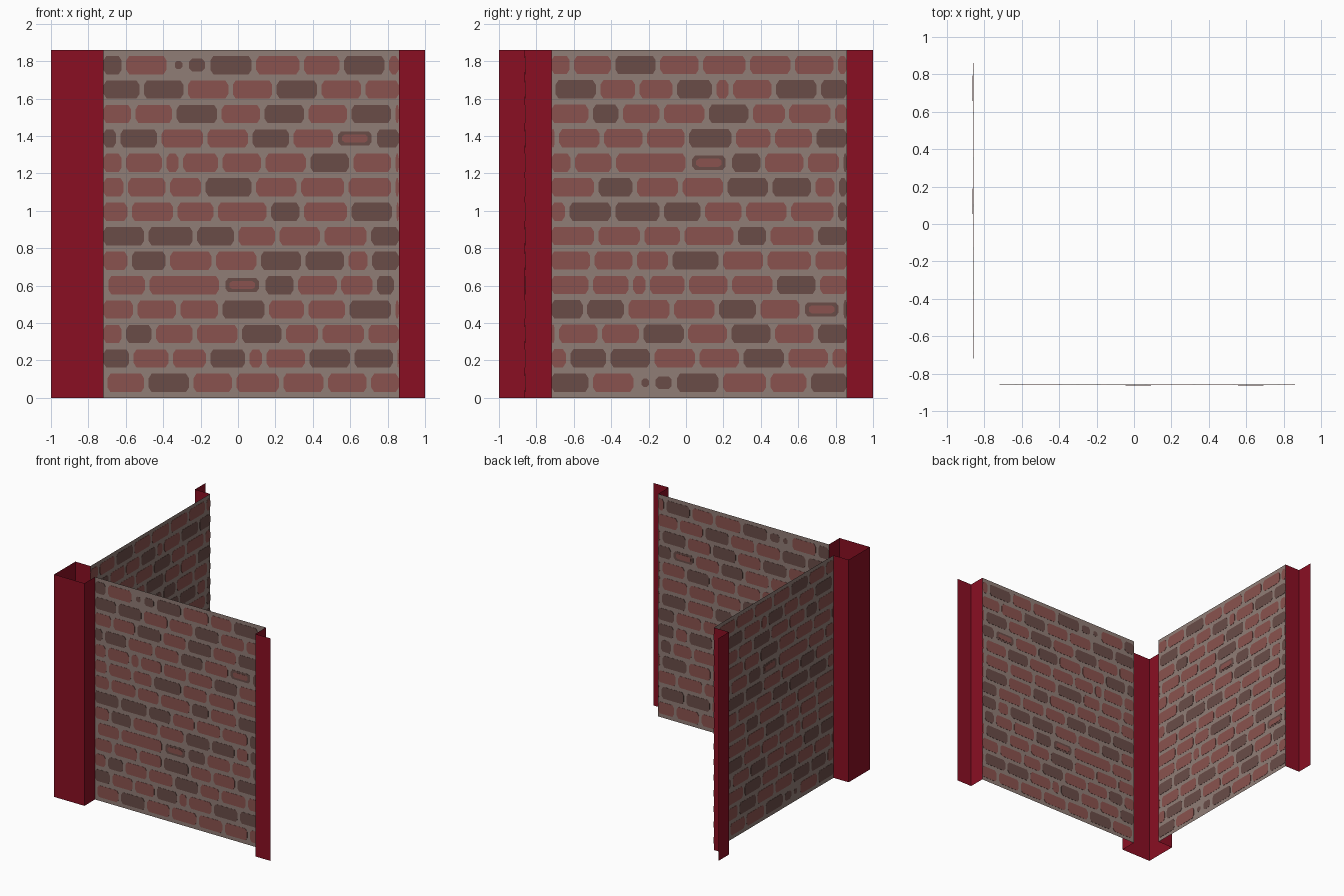
import bpy, bmesh

if "Cube" in bpy.data.objects:
    bpy.data.objects.remove(bpy.data.objects["Cube"])

H = 1.86                    # height of the walls
W0, W1 = -0.72, 0.86        # wall extent along its own axis
PLANE = -0.86               # wall plane position


def material(name, rgb):
    m = bpy.data.materials.new(name)
    m.diffuse_color = (*rgb, 1)
    m.use_nodes = True
    m.node_tree.nodes["Principled BSDF"].inputs["Base Color"].default_value = m.diffuse_color
    return m


POST = material("crimson post", (0.255, 0.0048, 0.0165))
MORTAR = material("grey brown mortar", (0.28, 0.205, 0.18))
RED = material("red brick", (0.255, 0.086, 0.077))
DARK = material("dark brick", (0.143, 0.073, 0.064))


def finish(name, bm, mats):
    me = bpy.data.meshes.new(name)
    bm.to_mesh(me)
    bm.free()
    for m in mats:
        me.materials.append(m)
    ob = bpy.data.objects.new(name, me)
    bpy.context.collection.objects.link(ob)
    return ob


def sheet(name, path, mat):
    """Open vertical sheet raised from a plan path."""
    bm = bmesh.new()
    low = [bm.verts.new((x, y, 0)) for x, y in path]
    top = [bm.verts.new((x, y, H)) for x, y in path]
    for i in range(len(path) - 1):
        bm.faces.new((low[i], low[i + 1], top[i + 1], top[i]))
    finish(name, bm, [mat])


# Brick courses from the bottom up: vertical joints and brick colours
# (R red, D dark, O dark with red centre, S two small dark chips)
COURSES = [
    ("RRDRRRRR", (-.71, -.49, -.25, -.02, .23, .47, .70)),
    ("RDRRDRRDDR", (-.81, -.57, -.36, -.16, .05, .14, .37, .61, .84)),
    ("RDRRDRRR", (-.61, -.45, -.23, .01, .245, .44, .685)),
    ("RRRRDRRDR", (-.79, -.55, -.32, -.095, .155, .365, .585, .83)),
    ("RRRODRRDR", (-.705, -.485, -.09, .135, .31, .54, .73, .845)),
    ("RDRRDDRD", (-.58, -.375, -.13, .11, .35, .58, .705)),
    ("RDDDRRRD", (-.735, -.49, -.23, -.01, .21, .45, .70)),
    ("RRRRDRDR", (-.58, -.335, -.12, .165, .34, .595, .835)),
    ("RRRDRRRR", (-.60, -.375, -.185, .085, .325, .58, .83)),
    ("RRRRRRDRR", (-.61, -.395, -.305, -.095, .135, .375, .605, .83)),
    ("DDRRDROD", (-.64, -.42, -.175, .065, .285, .52, .73)),
    ("RRRDRDRDR", (-.79, -.56, -.34, -.10, .13, .365, .595, .83)),
    ("RDDRRDRR", (-.73, -.515, -.28, -.04, .195, .435, .67)),
    ("DRSDRRDR", (-.61, -.37, -.16, .085, .34, .555, .795)),
]


def plate(bm, place, a, b, z, half, mat, depth=0.0015):
    """Thin brick with clipped corners, showing on both wall sides."""
    a, b = max(a, W0), min(b, W1)
    if b - a < 0.008:
        return
    c, d = min(0.016, (b - a) * 0.3), min(0.025, half * 0.5)
    outline = [(a + c, z - half), (b - c, z - half), (b, z - half + d), (b, z + half - d),
               (b - c, z + half), (a + c, z + half), (a, z + half - d), (a, z - half + d)]
    near = [bm.verts.new(place(u, -depth, v)) for u, v in outline]
    far = [bm.verts.new(place(u, depth, v)) for u, v in outline]
    faces = [bm.faces.new(near), bm.faces.new(far[::-1])]
    for i in range(8):
        j = (i + 1) % 8
        faces.append(bm.faces.new((near[i], far[i], far[j], near[j])))
    for f in faces:
        f.material_index = mat


def bricks(name, place, shift, flip):
    bm = bmesh.new()
    for row, (kinds, joints) in enumerate(COURSES):
        z = 0.08 + row * 0.1307
        z = H - z if flip else z
        edges = (-.95, *joints, 1.05)
        for kind, e0, e1 in zip(kinds, edges, edges[1:]):
            a, b = e0 + 0.012 + shift, e1 - 0.012 + shift
            if kind == "S":
                plate(bm, place, a + .02, a + .06, z, 0.022, 1)
                plate(bm, place, b - .09, b - .005, z, 0.034, 1)
            elif kind == "O":
                m = (a + b) / 2
                plate(bm, place, m - .09, m + .09, z, 0.038, 1)
                plate(bm, place, m - .068, m + .068, z, 0.022, 0, 0.003)
            else:
                plate(bm, place, a, b, z, 0.049, "RD".index(kind))
    bmesh.ops.recalc_face_normals(bm, faces=bm.faces)
    finish(name, bm, [RED, DARK])


# Folded posts: one at the corner, one at each free end
sheet("corner_post", [(-.86, -.72), (-1, -.72), (-1, -1), (-.72, -1), (-.72, -.86)], POST)
sheet("front_end_post", [(.86, -.86), (.86, -1), (1, -1)], POST)
sheet("side_end_post", [(-1, 1), (-1, .86), (-.86, .86)], POST)

# Mortar sheets
sheet("front_wall", [(W0, PLANE), (W1, PLANE)], MORTAR)
sheet("side_wall", [(PLANE, W1), (PLANE, W0)], MORTAR)

# Bricks: the side wall repeats the front pattern upside down, shifted along
bricks("front_bricks", lambda u, d, v: (u, PLANE + d, v), 0, False)
bricks("side_bricks", lambda u, d, v: (PLANE + d, u, v), 0.1, True)
